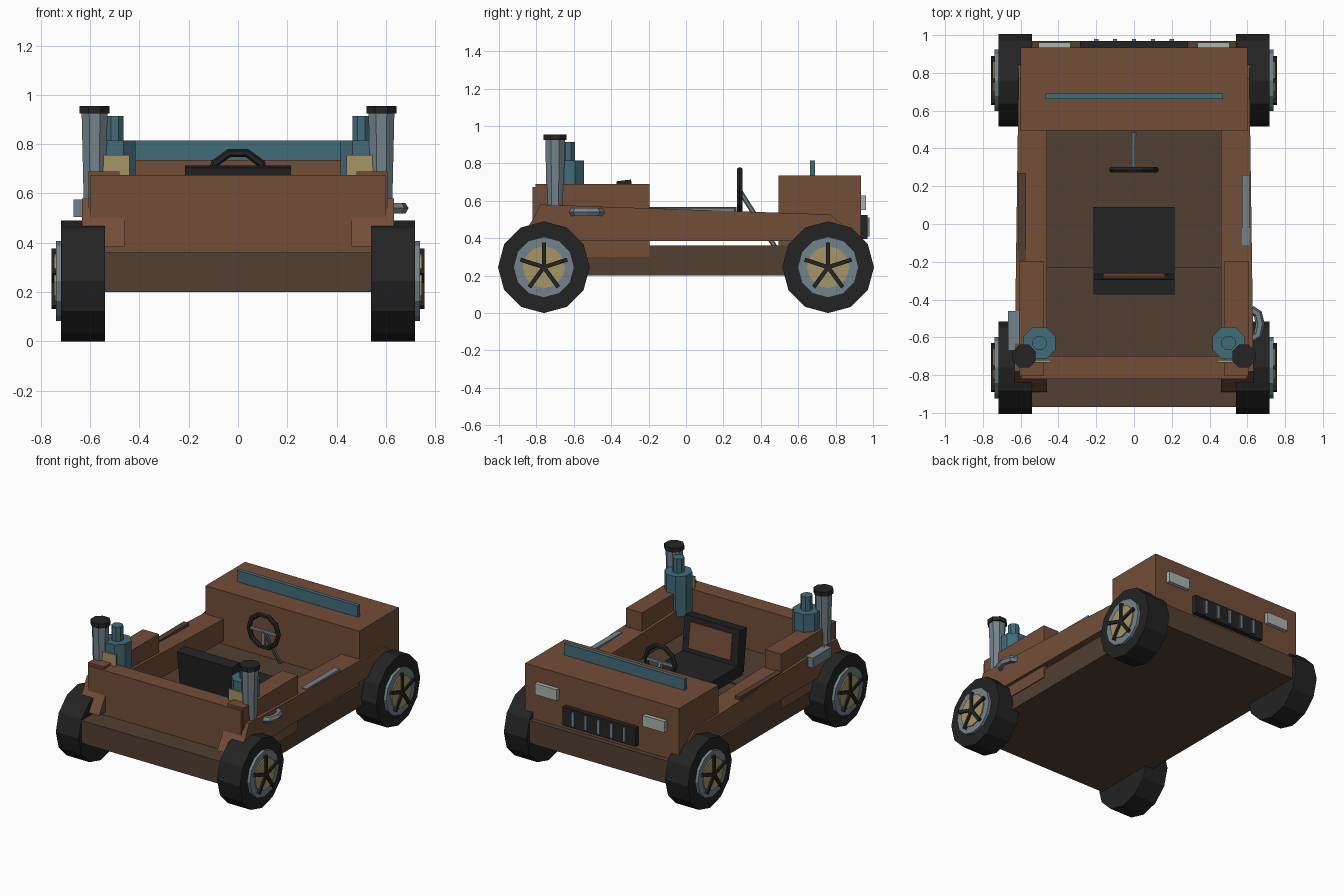
import bpy, bmesh, math
from mathutils import Vector, Matrix

if "Cube" in bpy.data.objects:
    bpy.data.objects.remove(bpy.data.objects["Cube"])

def mat(name, rgb):
    m = bpy.data.materials.new(name)
    m.diffuse_color = (*rgb, 1)
    m.use_nodes = True
    m.node_tree.nodes["Principled BSDF"].inputs["Base Color"].default_value = m.diffuse_color
    return m

BROWN = mat("brown", (0.170, 0.075, 0.040))
DARK = mat("dark brown", (0.085, 0.050, 0.032))
BLACK = mat("black", (0.017, 0.017, 0.017))
GRAY = mat("steel gray", (0.175, 0.225, 0.260))
TEAL = mat("teal", (0.055, 0.150, 0.190))
TAN = mat("tan", (0.380, 0.300, 0.130))
LAMP = mat("lamp", (0.400, 0.460, 0.430))

def finish(name, bm, m):
    bmesh.ops.recalc_face_normals(bm, faces=bm.faces)
    me = bpy.data.meshes.new(name)
    bm.to_mesh(me)
    bm.free()
    me.materials.append(m)
    ob = bpy.data.objects.new(name, me)
    bpy.context.collection.objects.link(ob)
    return ob

def box(name, m, x, y, z, rot=None):
    """Box from (min, max) ranges, optionally rotated about its centre."""
    bm = bmesh.new()
    c = Vector([(r[0] + r[1]) / 2 for r in (x, y, z)])
    s = [r[1] - r[0] for r in (x, y, z)]
    M = Matrix.Translation(c) @ (rot or Matrix()) @ Matrix.Diagonal((*s, 1))
    bmesh.ops.create_cube(bm, size=1, matrix=M)
    return finish(name, bm, m)

def rod(name, m, a, b, r1, r2=None, n=8, turn=0.0):
    """Cylinder or cone between two points."""
    a, b = Vector(a), Vector(b)
    d = b - a
    bm = bmesh.new()
    M = Matrix.Translation((a + b) / 2) @ d.to_track_quat('Z', 'Y').to_matrix().to_4x4() @ Matrix.Rotation(turn, 4, 'Z')
    bmesh.ops.create_cone(bm, cap_ends=True, segments=n, radius1=r1,
                          radius2=r1 if r2 is None else r2, depth=d.length, matrix=M)
    return finish(name, bm, m)

def tube(name, m, pts, r, n=6, closed=False):
    """Tube along a flat path, mitred at the corners."""
    bm = bmesh.new()
    P = [Vector(p) for p in pts]
    k = len(P)
    nrm = (P[1] - P[0]).cross(P[2] - P[0]).normalized()
    rings = []
    for i, p in enumerate(P):
        q0 = P[i - 1] if (i or closed) else p
        q1 = P[(i + 1) % k] if (i < k - 1 or closed) else p
        side = (q1 - q0).normalized().cross(nrm)
        rings.append([bm.verts.new(p + r * (math.cos(t) * side + math.sin(t) * nrm))
                      for t in [2 * math.pi * j / n for j in range(n)]])
    for i in range(k if closed else k - 1):
        A, B = rings[i], rings[(i + 1) % k]
        for j in range(n):
            bm.faces.new((A[j], A[(j + 1) % n], B[(j + 1) % n], B[j]))
    if not closed:
        bm.faces.new(rings[0])
        bm.faces.new(rings[-1])
    return finish(name, bm, m)

# chassis and floor
box("chassis", DARK, (-0.6, 0.6), (-0.97, 0.97), (0.2, 0.36))
box("rear_floor", DARK, (-0.48, 0.48), (-0.8, -0.23), (0.355, 0.368))

# engine hood, windscreen, grille, headlights
box("hood", BROWN, (-0.6, 0.6), (0.495, 0.935), (0.355, 0.735))
box("windscreen", TEAL, (-0.47, 0.47), (0.662, 0.69), (0.73, 0.815))
box("grille", BLACK, (-0.285, 0.285), (0.93, 0.97), (0.395, 0.525))
for i in range(5):
    x = -0.2 + 0.1 * i
    box("grille_slat", GRAY, (x - 0.011, x + 0.011), (0.96, 0.98), (0.41, 0.51))

# rear wall
box("rear_wall", BROWN, (-0.598, 0.598), (-0.82, -0.7), (0.355, 0.675))

for s, side in ((-1, "left"), (1, "right")):
    def sx(a, b):
        return tuple(sorted((s * a, s * b)))
    # long side panel, tapering toward the hood end
    prof = [(-0.89, 0.385), (-0.82, 0.5), (-0.78, 0.58), (0.77, 0.527), (0.84, 0.47), (0.88, 0.385)]
    bm = bmesh.new()
    vi = [bm.verts.new((s * 0.46, y, z)) for y, z in prof]
    vo = [bm.verts.new((s * (0.622 - 0.014 * y), y, z)) for y, z in prof]
    bm.faces.new(vi)
    bm.faces.new(vo)
    for i in range(len(prof)):
        j = (i + 1) % len(prof)
        bm.faces.new((vi[i], vi[j], vo[j], vo[i]))
    finish(side + "_side_panel", bm, BROWN)
    # raised rear side wall
    box(side + "_rear_side", BROWN, sx(0.48, 0.606), (-0.805, -0.195), (0.3, 0.69))
    # exhaust stack with cap
    rod(side + "_stack", GRAY, (s * 0.582, -0.7, 0.45), (s * 0.582, -0.7, 0.93), 0.045, 0.057, 8, math.pi / 8)
    rod(side + "_stack_cap", BLACK, (s * 0.582, -0.7, 0.925), (s * 0.582, -0.7, 0.955), 0.066, n=8, turn=math.pi / 8)
    # tanks
    rod(side + "_tank", TEAL, (s * 0.5, -0.63, 0.53), (s * 0.5, -0.63, 0.815), 0.092, n=8, turn=math.pi / 8)
    rod(side + "_tank_neck", TEAL, (s * 0.5, -0.63, 0.81), (s * 0.5, -0.63, 0.915), 0.039, n=8, turn=math.pi / 8)
    # rear lamp plate and headlight
    box(side + "_rear_lamp", TAN, sx(0.44, 0.555), (-0.732, -0.72), (0.65, 0.755))
    box(side + "_headlight", LAMP, sx(0.335, 0.505), (0.93, 0.962), (0.55, 0.628))
    # wheels
    for y, end in ((-0.76, "front"), (0.76, "back")):
        nm = end + "_" + side
        z = 0.245
        def disc(part, m, x0, x1, r, n=12):
            rod(nm + part, m, (s * x0, y, z), (s * x1, y, z), r, n=n)
        disc("_tire", BLACK, 0.54, 0.718, 0.245)
        disc("_rim", GRAY, 0.71, 0.738, 0.163)
        disc("_hub", TAN, 0.73, 0.746, 0.113)
        for k in range(5):
            a = math.pi / 2 + k * 2 * math.pi / 5
            R = Matrix.Rotation(a, 4, 'X')
            cy, cz = y + 0.065 * math.cos(a), z + 0.065 * math.sin(a)
            box(nm + "_spoke", BLACK, sx(0.736, 0.757), (cy - 0.067, cy + 0.067), (cz - 0.011, cz + 0.011), R)

# trim strips and side fittings
box("right_trim", GRAY, (0.572, 0.612), (-0.11, 0.26), (0.535, 0.562))
box("left_trim", DARK, (-0.612, -0.572), (-0.2, 0.27), (0.535, 0.566))
box("left_side_box", GRAY, (-0.667, -0.61), (-0.67, -0.46), (0.505, 0.575))
tube("right_handle", GRAY, [(0.62, -0.605, 0.54), (0.655, -0.59, 0.54), (0.668, -0.53, 0.54),
                            (0.655, -0.475, 0.54), (0.62, -0.455, 0.54)], 0.024)

# seat
tilt = Matrix.Rotation(math.radians(7), 4, 'X')
box("seat_cushion", BLACK, (-0.215, 0.215), (-0.32, 0.09), (0.388, 0.47))
box("seat_back", BLACK, (-0.215, 0.215), (-0.355, -0.275), (0.41, 0.71), tilt)
box("seat_back_pad", BROWN, (-0.165, 0.165), (-0.278, -0.27), (0.50, 0.68), tilt)

# steering wheel and column
C = Vector((0, 0.287, 0.655))
ring = []
for i in range(10):
    a = math.pi / 2 + math.pi / 10 + i * math.pi / 5
    ring.append(C + 0.115 * Vector((math.cos(a), 0, math.sin(a))))
tube("steering_wheel", BLACK, ring, 0.017, 6, True)
box("steering_crossbar", GRAY, (-0.11, 0.11), (0.28, 0.294), (0.645, 0.667))
box("steering_spoke", GRAY, (-0.011, 0.011), (0.28, 0.294), (0.545, 0.65))
rod("steering_column", GRAY, (0, 0.285, 0.657), (0, 0.475, 0.355), 0.013, n=6)
